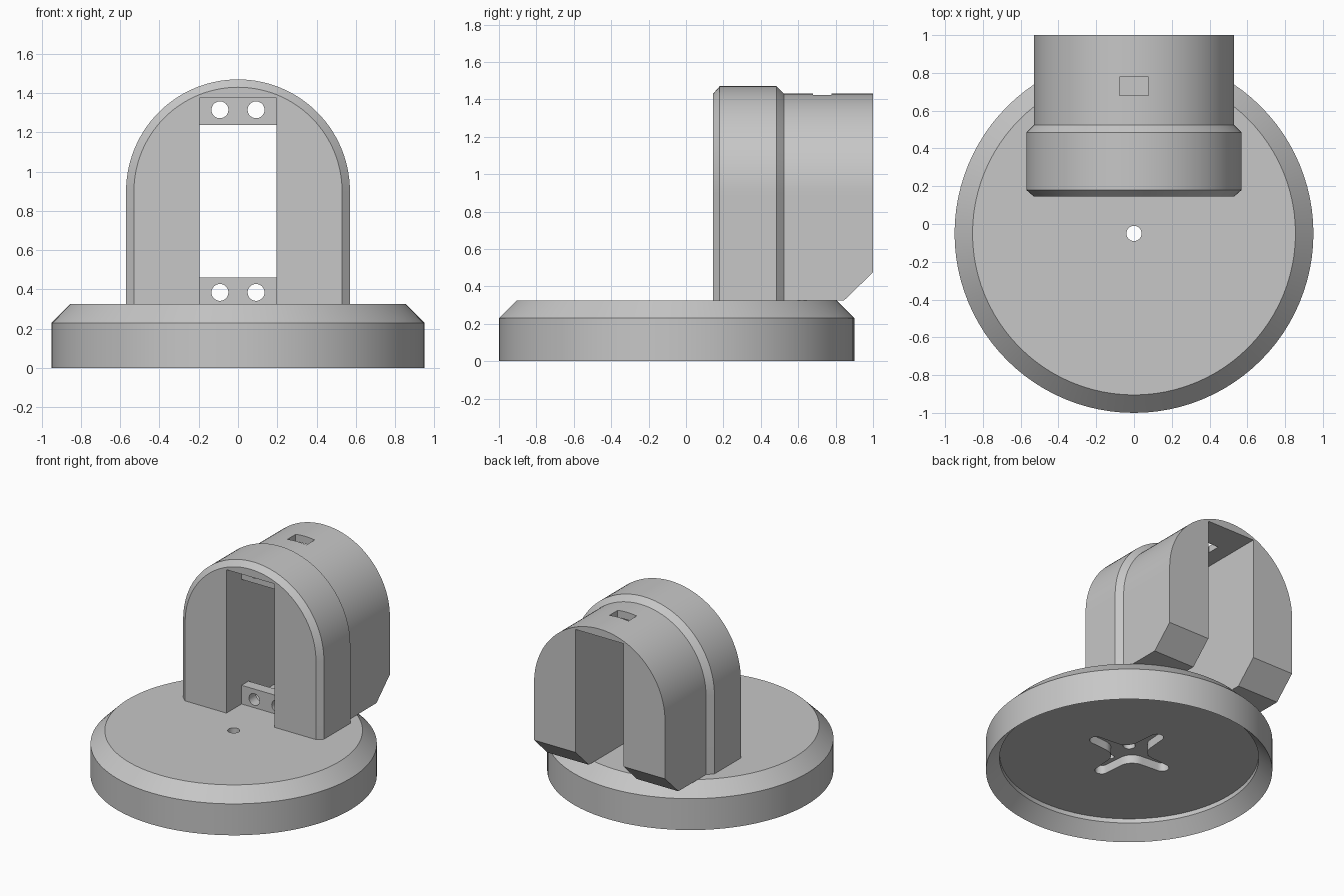
import bpy
import bmesh
from math import sin, cos, pi, radians
from mathutils import Vector, Matrix

default = bpy.data.objects.get("Cube")
if default:
    bpy.data.objects.remove(default, do_unlink=True)

# One plain grey for everything
grey = bpy.data.materials.new("plain_grey")
grey.use_nodes = True
COLOUR = (0.57, 0.57, 0.57, 1)
grey.diffuse_color = COLOUR
grey.node_tree.nodes["Principled BSDF"].inputs["Base Color"].default_value = COLOUR

CY = -0.05       # centre of the round base
TOP = 0.325      # top of the base
SPRING = 0.90    # height where the arch begins
SLOT = 0.195     # half width of the slot


def finish(bm, name):
    bmesh.ops.recalc_face_normals(bm, faces=bm.faces)
    mesh = bpy.data.meshes.new(name)
    bm.to_mesh(mesh)
    bm.free()
    mesh.materials.append(grey)
    ob = bpy.data.objects.new(name, mesh)
    bpy.context.collection.objects.link(ob)
    return ob


def box(name, lo, hi):
    bm = bmesh.new()
    lo, hi = Vector(lo), Vector(hi)
    bmesh.ops.create_cube(bm, size=1, matrix=Matrix.Translation((lo + hi) / 2)
                          @ Matrix.Diagonal((*(hi - lo), 1)))
    return finish(bm, name)


def cylinder(name, centre, radius, depth, axis="Z"):
    bm = bmesh.new()
    turn = Matrix.Rotation(radians(90), 4, "X") if axis == "Y" else Matrix()
    bmesh.ops.create_cone(bm, cap_ends=True, segments=32, radius1=radius,
                          radius2=radius, depth=depth,
                          matrix=Matrix.Translation(centre) @ turn)
    return finish(bm, name)


def cut(ob, cutters):
    for cutter in cutters:
        mod = ob.modifiers.new("cut", "BOOLEAN")
        mod.operation = "DIFFERENCE"
        mod.solver = "EXACT"
        mod.object = cutter
        bpy.context.view_layer.objects.active = ob
        bpy.ops.object.modifier_apply(modifier=mod.name)
        bpy.data.objects.remove(cutter, do_unlink=True)


def smooth(ob):
    bpy.ops.object.select_all(action="DESELECT")
    ob.select_set(True)
    bpy.context.view_layer.objects.active = ob
    bpy.ops.object.shade_smooth_by_angle(angle=radians(25))


# Round base: lathed ring with a chamfered top, hollow underside and centre hole
profile = [(0.04, 0.127), (0.86, 0.127), (0.86, 0.095), (0.95, 0),
           (0.95, 0.23), (0.855, TOP), (0.04, TOP)]
bm = bmesh.new()
steps = 96
rings = [[bm.verts.new((r * cos(2 * pi * i / steps), CY + r * sin(2 * pi * i / steps), z))
          for r, z in profile] for i in range(steps)]
for i in range(steps):
    a, b = rings[i], rings[(i + 1) % steps]
    for j in range(len(profile)):
        k = (j + 1) % len(profile)
        bm.faces.new((a[j], b[j], b[k], a[k]))
base = finish(bm, "round_base")

# Cross-shaped pocket in the underside, with rounded tips and inner fillets
outline = []
for arm in range(4):
    turn = Matrix.Rotation(arm * pi / 2, 3, "Z")
    tip = [Vector((0.285 + 0.045 * cos(t), 0.045 * sin(t), 0))
           for t in [pi * (i / 10 - 0.5) for i in range(11)]]
    fillet = [Vector((0.16 + 0.105 * cos(t), 0.16 + 0.105 * sin(t), 0))
              for t in [pi * (1.5 - i / 20) for i in range(11)]]
    outline += [turn @ p for p in tip + fillet]
bm = bmesh.new()
face = bm.faces.new([bm.verts.new(p + Vector((0, CY, 0.08))) for p in outline])
grown = bmesh.ops.extrude_face_region(bm, geom=[face])["geom"]
bmesh.ops.translate(bm, vec=(0, 0, 0.11),
                    verts=[g for g in grown if isinstance(g, bmesh.types.BMVert)])
pocket = finish(bm, "cross_pocket_cutter")
screws = [cylinder("screw_hole_cutter",
                   (0.19 * cos(a * pi / 2), CY + 0.19 * sin(a * pi / 2), 0.18), 0.022, 0.14)
          for a in range(4)]
cut(base, [pocket] + screws)
smooth(base)

# Arched housing: arch sections lofted from front to back
sections = [(0.145, 0.53), (0.18, 0.57), (0.485, 0.57), (0.525, 0.53), (1.0, 0.53)]
bm = bmesh.new()
loops = []
for y, r in sections:
    arc = [(r * cos(pi * i / 56), SPRING + r * sin(pi * i / 56)) for i in range(57)]
    loops.append([bm.verts.new((x, y, z)) for x, z in [(r, TOP)] + arc + [(-r, TOP)]])
for a, b in zip(loops, loops[1:]):
    for j in range(len(a)):
        k = (j + 1) % len(a)
        bm.faces.new((a[j], a[k], b[k], b[j]))
bm.faces.new(loops[0])
bm.faces.new(loops[-1])
bmesh.ops.recalc_face_normals(bm, faces=bm.faces)
# Sloped cut under the rear overhang
cut_edges = bmesh.ops.bisect_plane(
    bm, geom=bm.verts[:] + bm.edges[:] + bm.faces[:], plane_co=(0, 0.845, TOP),
    plane_no=(0, 0.15, -0.155), clear_outer=True)["geom_cut"]
bmesh.ops.holes_fill(bm, edges=[e for e in cut_edges if isinstance(e, bmesh.types.BMEdge)])
housing = finish(bm, "arched_housing")
cut(housing, [box("slot_cutter", (-SLOT, 0, 0.1), (SLOT, 1.2, 1.375)),
              box("cable_hole_cutter", (-0.077, 0.68, 1.3), (0.077, 0.777, 1.6))])
smooth(housing)

# Mounting tabs across the slot, each with two screw holes
for name, low, high, hole in (("lower_tab", TOP, 0.462, 0.385),
                              ("upper_tab", 1.237, 1.375, 1.315)):
    tab = box(name, (-SLOT, 0.32, low), (SLOT, 0.40, high))
    cut(tab, [cylinder("tab_hole_cutter", (side * 0.092, 0.36, hole), 0.043, 0.3, "Y")
              for side in (-1, 1)])
    smooth(tab)
